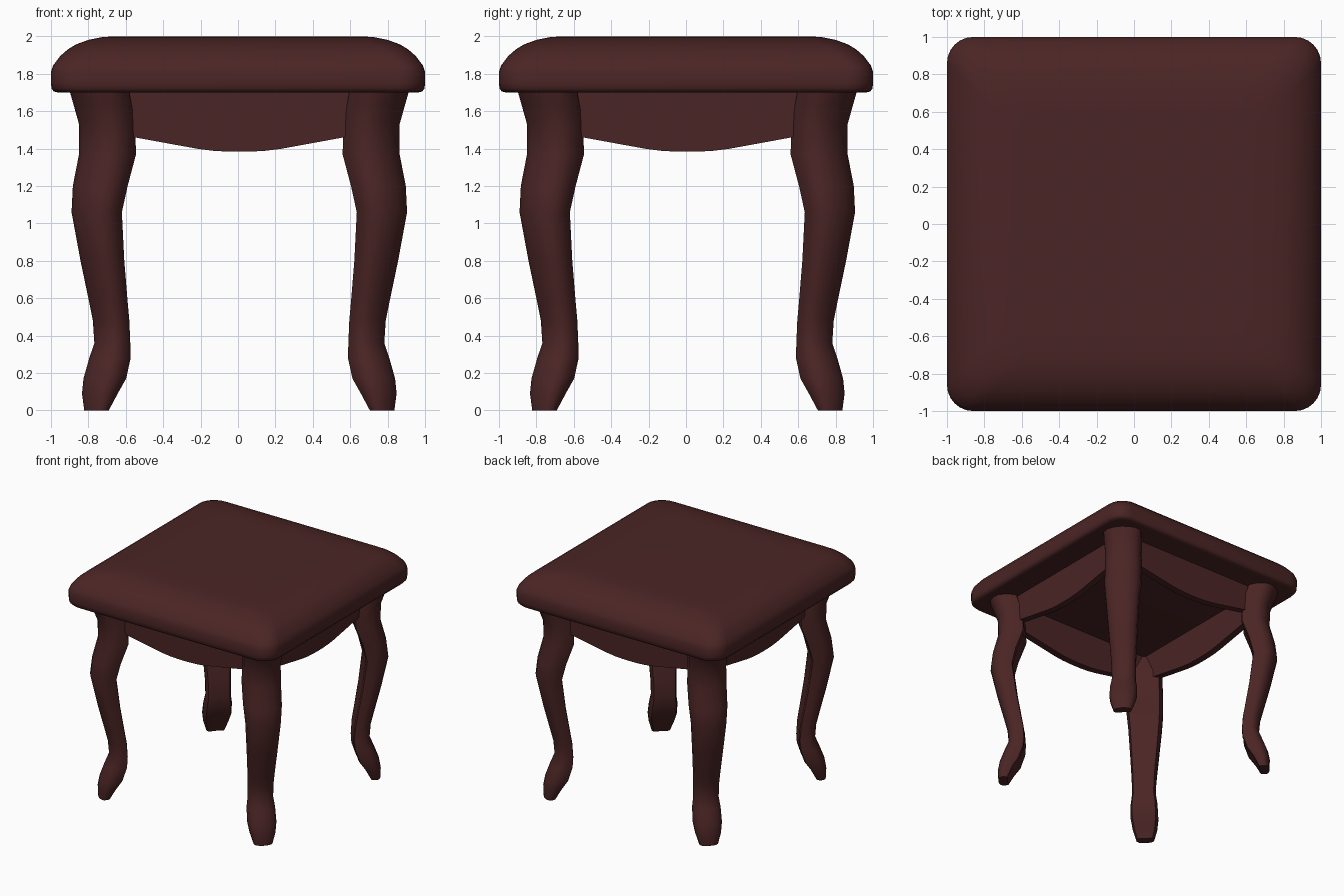
import bpy, bmesh, math

if "Cube" in bpy.data.objects:
    bpy.data.objects.remove(bpy.data.objects["Cube"])

wood = bpy.data.materials.new("dark mahogany")
wood.diffuse_color = (0.07, 0.018, 0.018, 1)
wood.use_nodes = True
wood.node_tree.nodes["Principled BSDF"].inputs["Base Color"].default_value = wood.diffuse_color


def make_object(name, rings, angle):
    """Skin a stack of equal-length point rings, with caps at both ends."""
    bm = bmesh.new()
    loops = [[bm.verts.new(p) for p in ring] for ring in rings]
    n = len(loops[0])
    for low, high in zip(loops, loops[1:]):
        for i in range(n):
            j = (i + 1) % n
            bm.faces.new((low[i], low[j], high[j], high[i]))
    bm.faces.new(loops[0][::-1])
    bm.faces.new(loops[-1])
    bmesh.ops.recalc_face_normals(bm, faces=bm.faces)
    mesh = bpy.data.meshes.new(name)
    bm.to_mesh(mesh)
    bm.free()
    mesh.materials.append(wood)
    obj = bpy.data.objects.new(name, mesh)
    bpy.context.collection.objects.link(obj)
    bpy.ops.object.select_all(action='DESELECT')
    obj.select_set(True)
    bpy.context.view_layer.objects.active = obj
    bpy.ops.object.shade_smooth_by_angle(angle=math.radians(angle))
    return obj


def rounded_square(half, radius, z, steps=6):
    pts = []
    for q in range(4):
        mid = math.radians(45 + 90 * q)
        cx = math.copysign(half - radius, math.cos(mid))
        cy = math.copysign(half - radius, math.sin(mid))
        for k in range(steps + 1):
            a = math.radians(90 * q + 90 * k / steps)
            pts.append((cx + radius * math.cos(a), cy + radius * math.sin(a), z))
    return pts


# Seat: thick cushion-like slab with a softly rolled top edge
seat_profile = [(0.965, 1.70), (0.985, 1.705), (0.997, 1.72), (1.0, 1.75),
                (1.0, 1.81), (0.988, 1.845), (0.95, 1.895), (0.91, 1.93),
                (0.865, 1.957), (0.80, 1.981), (0.72, 1.997), (0.60, 2.0)]
make_object("seat", [rounded_square(h, 0.14, z) for h, z in seat_profile], 50)

# Legs: section in (outward, sideways) units, slightly hollow on the inside
half_section = [(1, 0), (0.93, 0.4), (0.7, 0.75), (0.3, 0.97),
                (-0.3, 1), (-0.9, 0.85), (-0.97, 0.6)]
section = half_section + [(-0.82, 0)] + [(u, -v) for u, v in half_section[:0:-1]]

# height, outer edge, inner edge, depth to width ratio
leg_rows = [(0, 0.829, 0.698, 0.55), (0.09, 0.841, 0.65, 0.65),
            (0.17, 0.833, 0.605, 0.75), (0.28, 0.802, 0.581, 0.75),
            (0.36, 0.775, 0.583, 0.7), (0.48, 0.783, 0.588, 0.7),
            (0.58, 0.803, 0.597, 0.7), (0.80, 0.849, 0.615, 0.7),
            (1.06, 0.897, 0.628, 0.7), (1.20, 0.890, 0.597, 0.7),
            (1.37, 0.857, 0.552, 0.75), (1.53, 0.857, 0.558, 0.75),
            (1.63, 0.885, 0.575, 0.75), (1.71, 0.908, 0.590, 0.75)]
SHIFT = 0.007  # the legs sit very slightly off centre

for sx, side in ((-1, "left"), (1, "right")):
    for sy, end in ((-1, "front"), (1, "back")):
        rings = []
        for z, outer, inner, ratio in leg_rows:
            flat = [((u * ratio - v) / math.sqrt(2), (u * ratio + v) / math.sqrt(2))
                    for u, v in section]
            hi, lo = max(p[0] for p in flat), min(p[0] for p in flat)
            s = (outer - inner) / (hi - lo)
            c = outer - s * hi
            rings.append([(sx * (c + s * x) + SHIFT, sy * (c + s * y) + SHIFT, z)
                          for x, y in flat])
        make_object(f"{end}_{side}_leg", rings, 50)

# Aprons: four boards with a shallow curved lower edge
half_edge = [(0.70, 1.485), (0.56, 1.46), (0.38, 1.427), (0.22, 1.398),
             (0.14, 1.388), (0.07, 1.384)]
edge = [(-x, z) for x, z in half_edge] + [(0, 1.383)] + half_edge[::-1]
outline = [(-0.70, 1.71)] + edge + [(0.70, 1.71)]
for k, name in enumerate(("front", "right", "back", "left")):
    board = make_object(f"{name}_apron",
                        [[(x, y, z) for x, z in outline] for y in (-0.76, -0.70)], 30)
    board.rotation_euler.z = k * math.pi / 2
    board.location = (SHIFT, SHIFT, 0)
